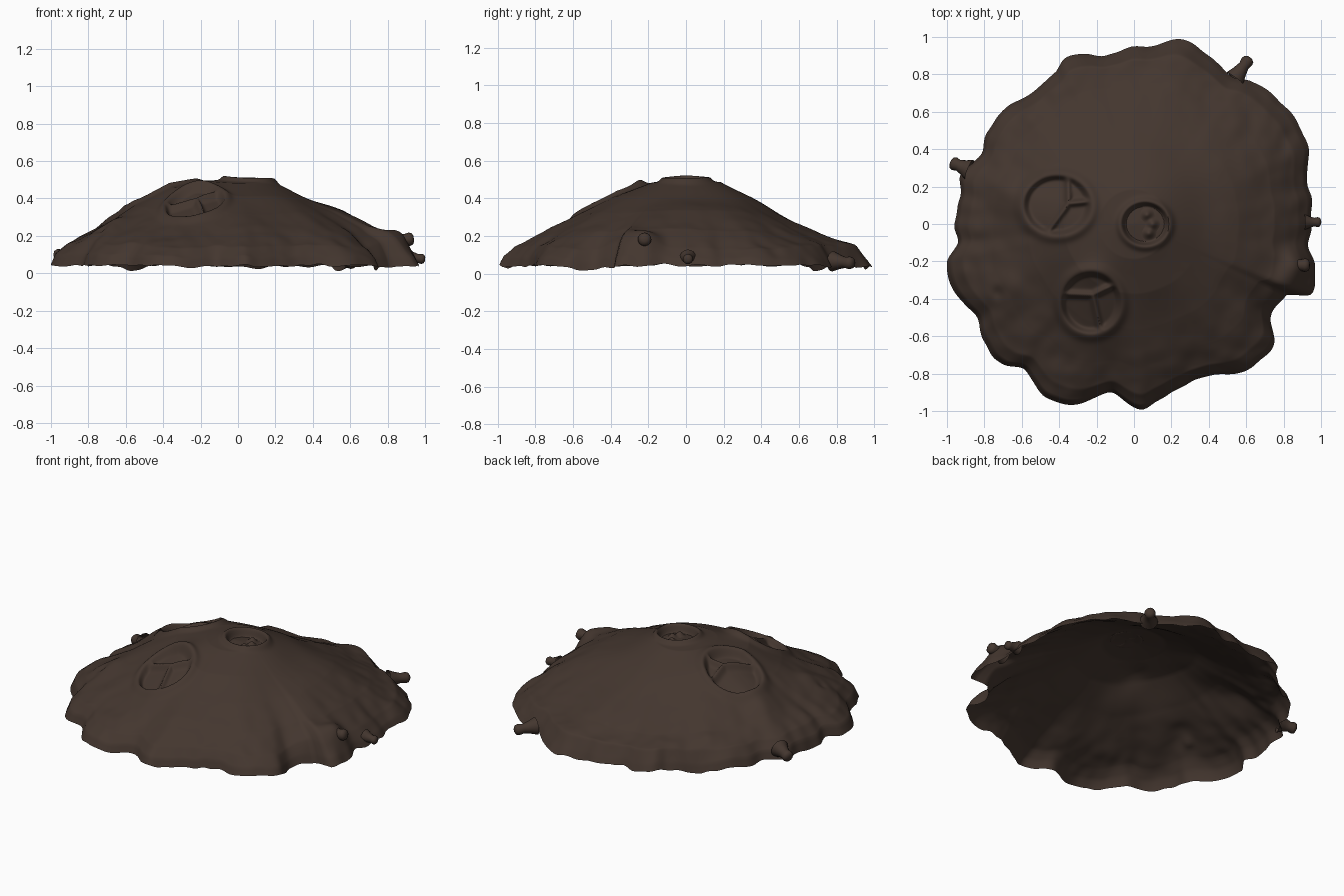
import bpy, bmesh, math
from mathutils import Vector, noise

if "Cube" in bpy.data.objects:
    bpy.data.objects.remove(bpy.data.objects["Cube"])

mud = bpy.data.materials.new("dark brown mud")
mud.diffuse_color = (0.057, 0.037, 0.028, 1)
mud.use_nodes = True
mud.node_tree.nodes["Principled BSDF"].inputs["Base Color"].default_value = mud.diffuse_color

# Ragged outline of the mound, counter-clockwise
OUTLINE = [(.95, 0), (.95, .12), (.93, .22), (.93, .4), (.87, .55), (.75, .68),
           (.62, .77), (.53, .79), (.4, .9), (.25, .99), (.1, .95), (0, .95),
           (-.15, .9), (-.25, .91), (-.37, .89), (-.42, .81), (-.55, .7),
           (-.7, .61), (-.78, .5), (-.82, .37), (-.92, .27), (-.93, .15),
           (-.96, 0), (-.94, -.1), (-1, -.2), (-.95, -.38), (-.84, -.5),
           (-.8, -.63), (-.7, -.75), (-.58, -.78), (-.48, -.92), (-.33, -.97),
           (-.13, -.9), (.03, -.99), (.12, -.95), (.2, -.9), (.35, -.82),
           (.6, -.78), (.75, -.64), (.73, -.5), (.82, -.38), (.95, -.38),
           (.97, -.22), (.93, -.12)]
EDGE = [(math.atan2(y, x) % math.tau, math.hypot(x, y)) for x, y in OUTLINE]

# Slope heights from centre to edge in the four main directions
STEPS = [0, .2, .4, .6, .8, .93, .98, 1]
SLOPES = [((1, 0), [.505, .49, .41, .335, .235, .135, .08, .045]),
          ((0, 1), [.505, .485, .385, .28, .185, .145, .07, .035]),
          ((-1, 0), [.505, .495, .46, .365, .235, .165, .11, .045]),
          ((0, -1), [.505, .485, .42, .32, .21, .145, .09, .04])]

# Lumps and dents: x, y, radius, height
LUMPS = [(-.55, .57, .07, .03), (-.68, .15, .10, .03), (.88, -.23, .08, .10),
         (.80, -.37, .09, .055), (.77, -.53, .08, -.05), (-.68, -.36, .12, .05),
         (-.73, -.37, .035, -.03), (-.2, -.26, .08, .02), (-.57, .69, .07, -.025),
         (.45, .1, .14, -.01), (.25, -.4, .12, -.015)]

# Pod craters: centre, radii, rotation of the dividing walls, wall hub
CRATERS = [((-.41, .10), (.18, .16), (1.6, .1, -2.2), (-.35, .11)),
           ((-.23, -.42), (.16, .165), (.45, 3.1, -1.35), (-.22, -.38)),
           ((.06, 0), (.125, .115), (), (.06, 0))]


def catmull(p0, p1, p2, p3, f):
    return .5 * (2 * p1 + (p2 - p0) * f + (2 * p0 - 5 * p1 + 4 * p2 - p3) * f * f
                 + (3 * p1 - p0 - 3 * p2 + p3) * f ** 3)


def edge_radius(a):
    n = len(EDGE)
    for i in range(n):
        a0, a1 = EDGE[i][0], EDGE[(i + 1) % n][0]
        if i == n - 1:
            a1 += math.tau
        if a0 <= a < a1:
            r = catmull(EDGE[i - 1][1], EDGE[i][1], EDGE[(i + 1) % n][1],
                        EDGE[(i + 2) % n][1], (a - a0) / (a1 - a0))
            return r + .012 * noise.noise(Vector((math.cos(a) * 9, math.sin(a) * 9, 5)))
    return EDGE[0][1]


def slope_height(zs, t):
    for i in range(len(STEPS) - 1):
        if t <= STEPS[i + 1]:
            f = (t - STEPS[i]) / (STEPS[i + 1] - STEPS[i])
            return zs[i] * (1 - f) + zs[i + 1] * f
    return zs[-1]


def gauss(d, width):
    return math.exp(-(d / width) ** 2)


def smooth(v):
    v = min(1, max(0, v))
    return v * v * (3 - 2 * v)


def crater_height(x, y):
    z = 0
    for (cx, cy), (rx, ry), walls, (hx, hy) in CRATERS:
        d = math.hypot((x - cx) / rx, (y - cy) / ry)
        if d > 2:
            continue
        z += .02 * gauss(d - 1.07, .17)           # raised lip
        inside = smooth((1.02 - d) / .22)
        floor = -.038
        for w in walls:                           # thin walls between pods
            px, py = x - hx, y - hy
            along = px * math.cos(w) + py * math.sin(w)
            across = py * math.cos(w) - px * math.sin(w)
            if along > -.01:
                floor = max(floor, -.038 + .033 * gauss(across, .017))
        if not walls:                             # little knobs in the small pit
            for kx, ky in ((.07, .05), (.08, -.05), (.10, 0)):
                floor += .03 * gauss(math.hypot(x - kx, y - ky), .025)
        z += floor * inside
    return z


def base_height(x, y, t):
    a = math.atan2(y, x)
    z = 0
    for (dx, dy), zs in SLOPES:
        z += max(0, dx * math.cos(a) + dy * math.sin(a)) ** 2 * slope_height(zs, t)
    for lx, ly, r, h in LUMPS:
        k = 1 - t ** 14 if h > 0 else 1 - .3 * t
        z += h * k * gauss(math.hypot(x - lx, y - ly), r)
    z += .016 * noise.noise(Vector((x * 4, y * 4, .3))) * smooth(t * 2)
    return z + .016 * noise.noise(Vector((x * 12, y * 12, 2.7))) * t ** 4


def outer_height(x, y, t):
    return max(.008, base_height(x, y, t) + crater_height(x, y))


def inner_height(x, y, t):
    """Smooth hollow underside, bulging softly below the two big craters."""
    z = base_height(x, y, t) - .035 * (1 - t ** 6)
    for (cx, cy), (rx, ry), walls, hub in CRATERS[:2]:
        z -= .03 * gauss(math.hypot(x - cx, y - cy), rx * .8)
    return max(.008, z)


def finish(name, bm, angle):
    me = bpy.data.meshes.new(name)
    bm.to_mesh(me)
    bm.free()
    me.materials.append(mud)
    ob = bpy.data.objects.new(name, me)
    bpy.context.collection.objects.link(ob)
    bpy.ops.object.select_all(action='DESELECT')
    ob.select_set(True)
    bpy.context.view_layer.objects.active = ob
    bpy.ops.object.shade_smooth_by_angle(angle=math.radians(angle))


def sheet(name, height, rings_n, segs, down=False):
    """Round sheet following a height rule out to the ragged edge."""
    bm = bmesh.new()
    centre = bm.verts.new((0, 0, height(0, 0, 0)))
    edges = [edge_radius(math.tau * j / segs) for j in range(segs)]
    rings = []
    for i in range(1, rings_n + 1):
        t = i / rings_n
        ring = []
        for j in range(segs):
            a = math.tau * j / segs
            r = t * (.93 + (edges[j] - .93) * t ** 3)
            x, y = r * math.cos(a), r * math.sin(a)
            ring.append(bm.verts.new((x, y, height(x, y, t))))
        rings.append(ring)
    for j in range(segs):
        k = (j + 1) % segs
        bm.faces.new((centre, rings[0][j], rings[0][k]))
        for lo, hi in zip(rings, rings[1:]):
            bm.faces.new((lo[j], hi[j], hi[k], lo[k]))
    if down:
        bmesh.ops.reverse_faces(bm, faces=bm.faces)
    finish(name, bm, 60)


def stub(name, start, end, radius):
    """Short root stub with a slightly swollen rounded tip."""
    a, b = Vector(start), Vector(end)
    turn = (b - a).to_track_quat('Z', 'Y')
    bm = bmesh.new()
    loops = []
    for f, s in ((0, 1.6), (.3, 1.15), (.6, .85), (.8, 1), (.93, .85), (1, .4)):
        loops.append([bm.verts.new(a.lerp(b, f) + turn @ Vector(
            (radius * s * math.cos(math.tau * j / 16),
             radius * s * math.sin(math.tau * j / 16), 0))) for j in range(16)])
    for lo, hi in zip(loops, loops[1:]):
        for j in range(16):
            k = (j + 1) % 16
            bm.faces.new((lo[j], lo[k], hi[k], hi[j]))
    bm.faces.new(loops[-1])
    finish(name, bm, 60)


# Mound skin and hollow underside
sheet("mound_shell", outer_height, 150, 360)
sheet("mound_underside", inner_height, 60, 360, down=True)

# Root stubs around the edge
stub("left_stub", (-.88, .29, .11), (-.98, .33, .09), .036)
stub("back_stub", (.54, .78, .065), (.62, .89, .055), .034)
stub("right_stub", (.91, .01, .085), (1, .01, .075), .027)
stub("right_upper_stub", (.82, -.22, .17), (.94, -.22, .185), .036)
